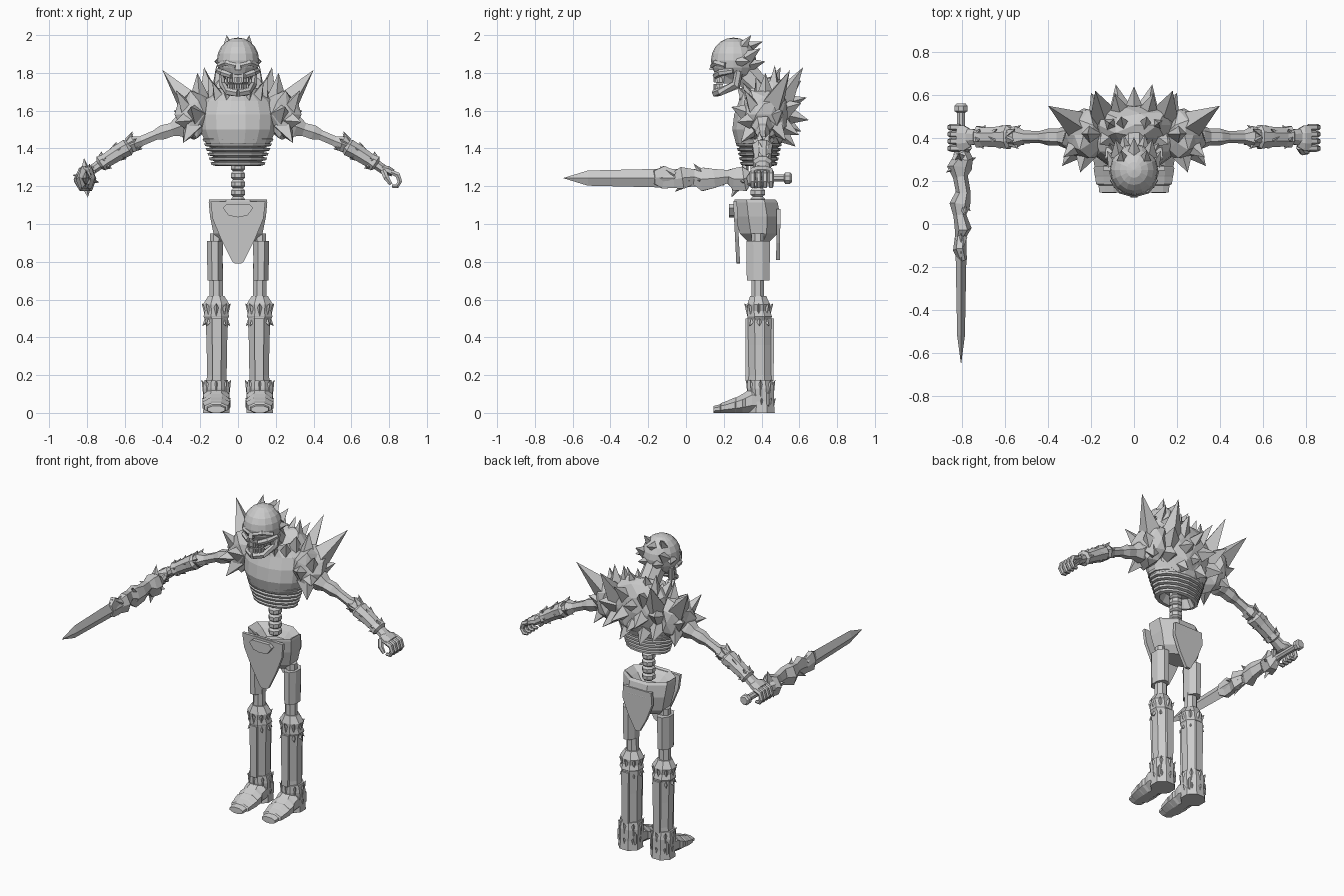
import bpy, bmesh, math, random
from mathutils import Vector as V

random.seed(4)
bone = bpy.data.materials.new("bone grey")
bone.diffuse_color = (0.6, 0.6, 0.6, 1)
X, Y, Z = V((1, 0, 0)), V((0, 1, 0)), V((0, 0, 1))


def finish(name, bm, mirror=False):
    """Turn a bmesh into a flat shaded object, optionally doubled across x."""
    if mirror:
        geo = bmesh.ops.duplicate(bm, geom=bm.verts[:] + bm.edges[:] + bm.faces[:])["geom"]
        for v in geo:
            if isinstance(v, bmesh.types.BMVert):
                v.co.x *= -1
    bmesh.ops.recalc_face_normals(bm, faces=bm.faces)
    me = bpy.data.meshes.new(name)
    bm.to_mesh(me)
    bm.free()
    me.materials.append(bone)
    ob = bpy.data.objects.new(name, me)
    bpy.context.collection.objects.link(ob)
    return ob


def add_tube(bm, path, sides=8, ref=Y, fixed=None, turn=0.5):
    """Loft rings (x, y, z, ra, rb) along a path."""
    pts = [V(p[:3]) for p in path]
    rings = []
    k = 1 / math.cos(math.pi / sides) if turn else 1
    for i, p in enumerate(path):
        t = fixed or (pts[min(i + 1, len(pts) - 1)] - pts[max(i - 1, 0)]).normalized()
        a = ref.cross(t).normalized()
        b = t.cross(a)
        ring = []
        for j in range(sides):
            an = math.tau * (j + turn) / sides
            ring.append(bm.verts.new(pts[i] + k * (a * p[3] * math.cos(an) + b * p[4] * math.sin(an))))
        rings.append(ring)
    for r, s in zip(rings, rings[1:]):
        for j in range(sides):
            n = (j + 1) % sides
            bm.faces.new((r[j], r[n], s[n], s[j]))
    bm.faces.new(rings[0])
    bm.faces.new(rings[-1])


def tube(name, path, mirror=False, **kw):
    bm = bmesh.new()
    add_tube(bm, path, **kw)
    return finish(name, bm, mirror)


def spikes(name, items, mirror=False, sides=4):
    """Pyramids given as (base, tip, base radius)."""
    bm = bmesh.new()
    for base, tip, r in items:
        base, tip = V(base), V(tip)
        q = (tip - base).to_track_quat('Z', 'Y')
        ring = [bm.verts.new(base + q @ V((r * math.cos(math.tau * j / sides), r * math.sin(math.tau * j / sides), 0)))
                for j in range(sides)]
        top = bm.verts.new(tip)
        bm.faces.new(ring)
        for j in range(sides):
            bm.faces.new((ring[j], ring[(j + 1) % sides], top))
    return finish(name, bm, mirror)


def lump(name, c, r, rough=0.0, mirror=False):
    """Jagged faceted ellipsoid."""
    bm = bmesh.new()
    bmesh.ops.create_icosphere(bm, subdivisions=2, radius=1)
    for v in bm.verts:
        f = 1 + random.uniform(-rough, rough)
        v.co = V(c) + V([v.co[i] * r[i] * f for i in range(3)])
    return finish(name, bm, mirror)


def slab(name, outline, y0, y1, lean=0.0, mirror=False):
    """Plate cut from an (x, z) outline, y leaning with height below the top."""
    bm = bmesh.new()
    top = max(z for x, z in outline)
    layers = [[bm.verts.new((x, y + lean * (top - z), z)) for x, z in outline] for y in (y0, y1)]
    n = len(outline)
    for i in range(n):
        bm.faces.new((layers[0][i], layers[0][(i + 1) % n], layers[1][(i + 1) % n], layers[1][i]))
    for l in layers:
        bm.faces.new(l)
    return finish(name, bm, mirror)


def ring_spikes(name, c, axis, r, length, sweep, n, w, mirror=True):
    """Spikes around a limb, leaning along its axis."""
    c, axis = V(c), V(axis).normalized()
    a = axis.orthogonal().normalized()
    b = axis.cross(a)
    out = []
    for j in range(n):
        d = a * math.cos(math.tau * j / n) + b * math.sin(math.tau * j / n)
        out.append((c + d * r * 0.7, c + d * (r + length) + axis * sweep, w))
    return spikes(name, out, mirror)


# Skull: cranium, face block, brow, cheeks, nose bridge
bm = bmesh.new()
bmesh.ops.create_uvsphere(bm, u_segments=16, v_segments=10, radius=1)
for v in bm.verts:
    v.co = V((v.co.x * 0.112, 0.252 + v.co.y * 0.12, 1.865 + v.co.z * 0.122))
finish("cranium", bm)
tube("face", [(0, .225, 1.745, .052, .065), (0, .235, 1.78, .07, .075), (0, .24, 1.86, .09, .085)], fixed=Z)
tube("brow", [(.1, .21, 1.84, .014, .014), (.06, .157, 1.853, .015, .015), (.012, .142, 1.838, .013, .013)],
     True, sides=6)
tube("cheek_bone", [(.105, .25, 1.81, .012, .012), (.08, .18, 1.80, .016, .016), (.035, .155, 1.785, .014, .014)],
     True, sides=6)
tube("nose_bridge", [(0, .145, 1.85, .012, .012), (0, .135, 1.815, .016, .012)], sides=4, fixed=-Z)
tube("jaw", [(.09, .28, 1.81, .012, .018), (.082, .265, 1.735, .016, .022), (.05, .18, 1.70, .018, .018),
             (0, .155, 1.695, .02, .018)], True, sides=6)
bm = bmesh.new()
for row, z in ((0, 1.765), (1, 1.728)):
    for i in range(-4, 5):
        x = i * .0125
        add_tube(bm, [(x, .155 + x * x * 12, z - .015, .005, .008), (x, .155 + x * x * 12, z + .014, .005, .01)], 4, fixed=Z)
finish("teeth", bm)
spikes("skull_spikes", [((.05, .30, 1.94), (.06, .345, 2.0), .03), ((0, .31, 1.93), (0, .405, 1.965), .04),
                        ((.07, .32, 1.88), (.085, .395, 1.93), .04), ((.04, .33, 1.84), (.05, .42, 1.86), .04),
                        ((.09, .28, 1.86), (.125, .34, 1.86), .035)], True)
tube("neck", [(0, .43, 1.62, .06, .06), (0, .39, 1.72, .06, .06), (0, .31, 1.80, .06, .07)])

# Breastplate and collar
tube("breastplate", [(0, .38, 1.40, .13, .09), (0, .385, 1.43, .172, .122), (0, .39, 1.50, .2, .145),
                     (0, .40, 1.58, .205, .145), (0, .41, 1.65, .185, .13), (0, .41, 1.69, .13, .125),
                     (0, .40, 1.72, .115, .11), (0, .40, 1.66, .09, .09)], sides=16, fixed=Z)
spikes("collar_points", [((.05, .31, 1.67), (.07, .27, 1.73), .03), ((.10, .34, 1.67), (.135, .30, 1.75), .04),
                         ((.12, .40, 1.68), (.16, .37, 1.78), .05)], True)

# Rib cage: stacked flared hoops, hollow underneath
ribs = []
for i in range(6):
    z, w = 1.445 - i * .025, .188 - .0085 * i
    ribs += [(0, .385, z + .010, w * .84, w * .57), (0, .385, z + .006, w, w * .66), (0, .387, z - .007, w * .97, w * .64),
             (0, .388, z - .011, w * .84, w * .57)]
ribs += [(0, .39, 1.308, .12, .07), (0, .39, 1.36, .09, .05)]
tube("ribs", ribs, sides=14, fixed=Z)

# Spine vertebrae
spine = []
for i in range(6):
    z = 1.10 + i * .045
    spine += [(0, .38, z, .026, .026), (0, .38, z + .01, .036, .038), (0, .38, z + .033, .036, .038)]
tube("spine", spine, fixed=Z)

# Back armour, shoulder armour and their spikes
lump("back_armour", (0, .46, 1.60), (.19, .11, .19), .12)
lump("shoulder_armour", (.235, .415, 1.58), (.095, .125, .13), .15, True)
spikes("shoulder_spikes", [
    ((.23, .44, 1.60), (.40, .55, 1.815), .085), ((.2, .42, 1.62), (.215, .42, 1.80), .07),
    ((.14, .50, 1.64), (.18, .62, 1.83), .07), ((.10, .46, 1.65), (.115, .47, 1.84), .06),
    ((.25, .38, 1.58), (.33, .31, 1.71), .06), ((.26, .36, 1.55), (.335, .27, 1.54), .06),
    ((.22, .34, 1.58), (.25, .24, 1.62), .06), ((.26, .42, 1.55), (.385, .42, 1.47), .07),
    ((.25, .46, 1.56), (.34, .51, 1.60), .07), ((.24, .36, 1.52), (.29, .29, 1.43), .06),
    ((.25, .46, 1.53), (.29, .53, 1.44), .06)], True)
spikes("back_spikes", [
    ((.06, .50, 1.66), (.09, .61, 1.76), .06), ((.06, .52, 1.58), (.085, .65, 1.55), .06),
    ((.15, .50, 1.60), (.20, .61, 1.64), .07), ((.15, .49, 1.53), (.18, .60, 1.47), .06),
    ((.06, .50, 1.48), (.07, .58, 1.41), .05), ((0, .50, 1.63), (0, .64, 1.67), .06),
    ((.05, .45, 1.72), (.06, .50, 1.83), .05), ((0, .52, 1.53), (0, .61, 1.49), .05)], True)

# Arms: bone, elbow, spiked bracer
tube("upper_arm", [(.24, .405, 1.54, .05, .05), (.31, .405, 1.515, .055, .05), (.35, .405, 1.50, .035, .035),
                   (.40, .405, 1.485, .038, .034), (.44, .405, 1.47, .026, .024), (.51, .405, 1.44, .026, .026),
                   (.55, .405, 1.425, .042, .045), (.59, .405, 1.41, .03, .035)], True, sides=6)
tube("bracer", [(.57, .405, 1.415, .03, .04), (.585, .405, 1.405, .046, .055), (.63, .405, 1.38, .042, .048),
                (.70, .405, 1.335, .037, .044), (.725, .405, 1.32, .043, .05), (.735, .405, 1.313, .026, .035),
                (.79, .405, 1.275, .024, .04)], True)
arm = (.15, 0, -.09)
ring_spikes("elbow_spikes", (.57, .405, 1.42), arm, .035, .022, -.045, 6, .022)
ring_spikes("bracer_spikes", (.65, .405, 1.37), arm, .035, .022, -.04, 6, .02)
ring_spikes("cuff_spikes", (.72, .405, 1.325), arm, .035, .022, -.03, 6, .02)

# Hands: palm, curled fingers, thumb
tube("palm", [(.76, .40, 1.29, .02, .04), (.79, .40, 1.285, .024, .058), (.82, .40, 1.27, .02, .06)], True)
bm = bmesh.new()
for y in (.352, .385, .418, .45):
    add_tube(bm, [(.81, y, 1.275, .013, .014), (.845, y, 1.26, .014, .014), (.857, y, 1.225, .012, .013),
                  (.842, y, 1.20, .011, .012), (.815, y, 1.20, .008, .008)], 6)
add_tube(bm, [(.77, .36, 1.28, .015, .015), (.785, .335, 1.245, .014, .014), (.81, .335, 1.21, .009, .009)], 6)
finish("fingers", bm, True)

# Sword along y in one hand: hilt, gnarled sleeve, blade
sx, sz = -.805, 1.243
tube("sword_hilt", [(sx, y, sz, r, r) for y, r in
     ((.56, .022), (.55, .03), (.525, .03), (.518, .019), (.36, .019), (.33, .03), (.30, .045))], ref=X)
sleeve = [(.34, .03, .03), (.31, .065, .04), (.26, .06, .05), (.22, .035, .03), (.15, .05, .03), (.09, .062, .042),
          (.04, .04, .026), (-.02, .058, .034), (-.06, .045, .022), (-.12, .06, .026), (-.17, .035, .018)]
tube("sword_sleeve", [(sx + .01 * math.sin(i * 2), y, sz + .008 * math.cos(i * 2), a, b)
                      for i, (y, a, b) in enumerate(sleeve)], sides=6, ref=X)
tube("sword_blade", [(sx, .2, sz, .04, .02), (sx, -.1, sz, .05, .026), (sx, -.52, sz, .04, .018),
                     (sx, -.648, sz, .001, .001)], sides=4, ref=X, turn=0)
spikes("sword_guard_spikes", [((sx, .30, 1.26), (sx - .01, .33, 1.35), .035), ((sx, .28, 1.22), (sx + .01, .24, 1.14), .035),
                              ((sx, .28, 1.24), (-.875, .24, 1.26), .035), ((sx, .28, 1.24), (-.735, .31, 1.22), .035),
                              ((sx, .1, 1.25), (sx + .02, .04, 1.32), .03), ((sx, .02, 1.23), (sx - .01, -.06, 1.17), .03),
                              ((sx, .1, 1.24), (-.76, .06, 1.23), .03), ((sx, -.06, 1.26), (sx, -.14, 1.305), .03)])

# Pelvis bowl with front and back plates and buckle
tube("pelvis", [(0, .375, 1.06, .07, .05), (0, .37, 1.10, .11, .08), (0, .365, 1.13, .152, .108), (0, .37, 1.115, .155, .115),
                (0, .38, 1.04, .148, .12), (0, .385, .95, .13, .10), (0, .385, .91, .10, .06)], fixed=-Z)
front = [(.145, 1.12), (.135, 1.03), (.09, .92), (.03, .80), (.015, .79)]
slab("front_plate", front + [(-x, z) for x, z in reversed(front)], .25, .27, .05)
back = [(.10, 1.08), (.105, 1.0), (.065, .90), (.015, .81)]
slab("back_plate", back + [(-x, z) for x, z in reversed(back)], .48, .50, -.01)
slab("buckle", [(.08, 1.085), (.06, 1.105), (-.06, 1.105), (-.08, 1.085), (-.05, 1.045), (0, 1.035), (.05, 1.045)], .228, .265)

# Legs: thigh bone, thigh guard, knee, greave
tube("thigh_bone", [(.115, .38, .57, .036, .034), (.115, .38, .95, .033, .034)], True, fixed=Z)
tube("thigh_guard", [(.122, .382, .70, .04, .06), (.122, .382, .91, .042, .063)], True, fixed=Z)
tube("knee", [(.115, .39, .48, .05, .055), (.115, .39, .51, .068, .065), (.115, .385, .54, .06, .06),
              (.115, .385, .575, .07, .06), (.115, .382, .62, .042, .042)], True, fixed=Z)
ring_spikes("knee_spikes", (.115, .385, .53), (0, 0, 1), .055, .022, .05, 8, .028)
ring_spikes("greave_top_spikes", (.115, .388, .50), (0, 0, -1), .052, .022, .04, 8, .026)
tube("greave", [(.115, .392, .14, .055, .06), (.112, .392, .20, .052, .06), (.112, .39, .36, .054, .062),
                (.112, .39, .51, .06, .064)], True, fixed=Z)
for name, y in (("greave_front_ridge", .328), ("greave_back_ridge", .452)):
    tube(name, [(.112, y, .17, .022, .012), (.112, y, .50, .026, .014)], True, sides=4, fixed=Z)

# Boots: ankle cuff with points, overlapping toe plates
tube("ankle", [(.115, .40, 0, .07, .07), (.115, .40, .06, .066, .065), (.115, .395, .13, .07, .07),
               (.115, .392, .175, .062, .065)], True, fixed=Z)
ring_spikes("ankle_spikes", (.115, .395, .10), (0, 0, 1), .06, .018, .075, 8, .03)
ring_spikes("heel_spikes", (.115, .40, .03), (0, 0, 1), .06, .015, .05, 8, .025)
toe = []
for y, h, w in ((.44, .15, .066), (.35, .135, .07), (.30, .10, .074), (.26, .082, .073), (.22, .064, .066), (.18, .045, .05)):
    toe += [(.115, y, h / 2, h / 2, w), (.115, y - .034, h * .41, h * .41, w * .93)]
toe.append((.115, .145, .008, .008, .025))
tube("boot", toe, True, ref=X, fixed=-Y)
